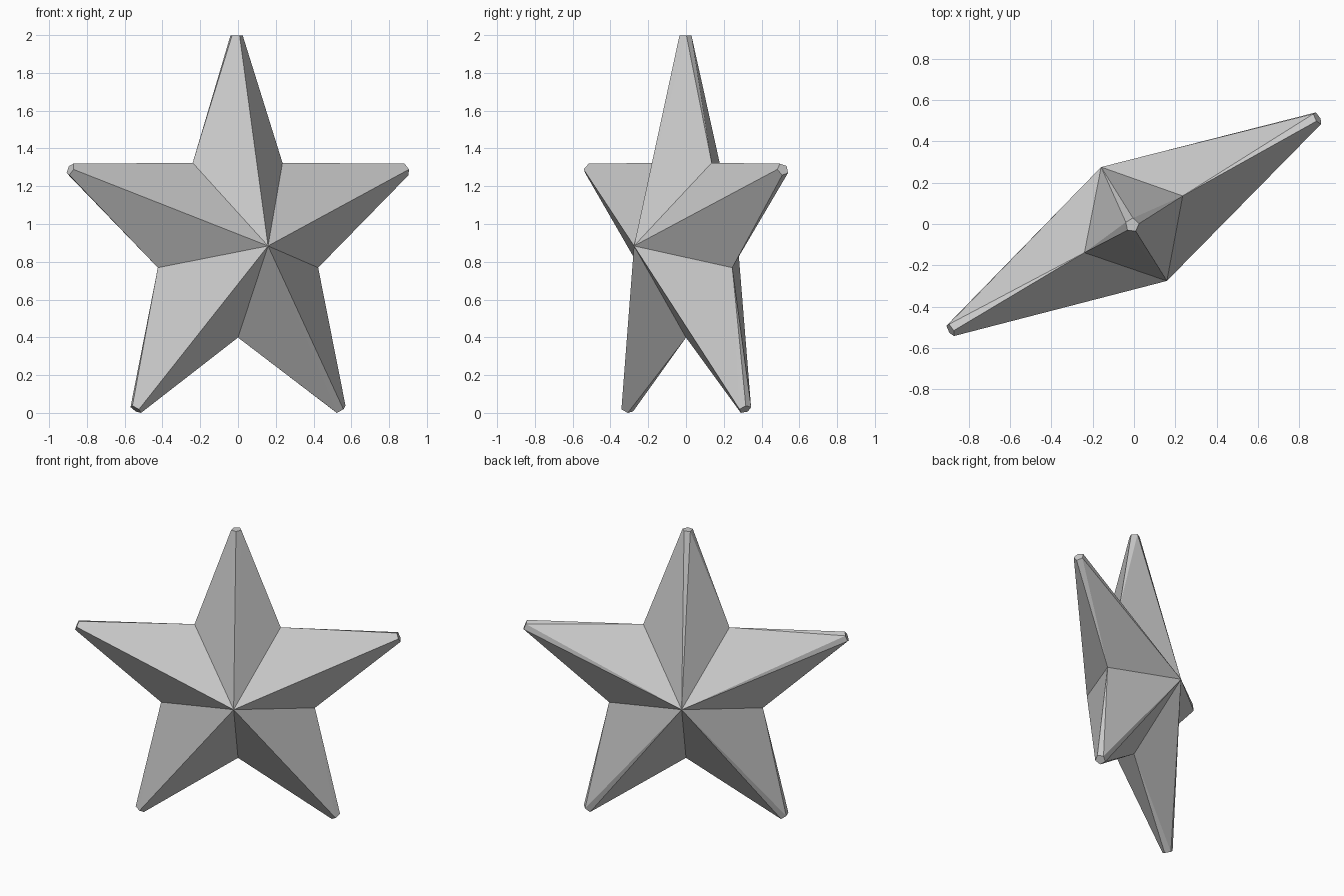
import bpy, bmesh
from math import sin, cos, pi, radians
from mathutils import Vector, Matrix

if "Cube" in bpy.data.objects:
    bpy.data.objects.remove(bpy.data.objects["Cube"])

CENTRE_Z, DEPTH, CAP_R = 0.885, 0.318, 0.034
# star outline in its own plane (x, z), clockwise from the top
tips = [(-0.01, 2.0), (1.025, 1.29), (0.625, 0.02), (-0.625, 0.02), (-1.025, 1.29)]
notches = [(0.272, 1.325), (0.49, 0.77), (0, 0.4), (-0.49, 0.77), (-0.277, 1.325)]

front = Vector((0, -DEPTH, CENTRE_Z))
back = Vector((0, DEPTH, CENTRE_Z))
hub = Vector((0, 0, CENTRE_Z))


def cap_ring(tip):
    """Small pentagon that blunts the end of an arm."""
    c = Vector((tip[0], 0, tip[1]))
    d = (c - hub)
    if abs(d.x) < 0.05:
        d.x = 0
    d.normalize()
    side = Vector((d.z, 0, -d.x))
    out = Vector((0, -1, 0))
    return [c + CAP_R * (out * cos(2 * pi * k / 5) + side * sin(2 * pi * k / 5))
            for k in range(5)]


# each arm is a convex wedge; its inner walls are left out
bm = bmesh.new()
for i, tip in enumerate(tips):
    n1, n2 = [Vector((p[0], 0, p[1])) for p in (notches[i - 1], notches[i])]
    arm = bmesh.new()
    core = [arm.verts.new(p) for p in (front, back, n1, n2)]
    for p in cap_ring(tip):
        arm.verts.new(p)
    bmesh.ops.convex_hull(arm, input=arm.verts[:])
    inner = [f for f in arm.faces if all(v in core for v in f.verts)]
    bmesh.ops.delete(arm, geom=inner, context='FACES_ONLY')
    arm.verts.index_update()
    new = [bm.verts.new(v.co) for v in arm.verts]
    for f in arm.faces:
        bm.faces.new([new[v.index] for v in f.verts])
    arm.free()

# join the arms, turn the star and stand it on the ground
bmesh.ops.remove_doubles(bm, verts=bm.verts[:], dist=0.0005)
bmesh.ops.dissolve_limit(bm, angle_limit=radians(0.5), verts=bm.verts[:], edges=bm.edges[:])
bmesh.ops.recalc_face_normals(bm, faces=bm.faces[:])
bmesh.ops.rotate(bm, verts=bm.verts[:], cent=(0, 0, 0), matrix=Matrix.Rotation(radians(30), 3, 'Z'))
low = min(v.co.z for v in bm.verts)
bmesh.ops.translate(bm, verts=bm.verts[:], vec=(0, 0, -low))

mesh = bpy.data.meshes.new("star")
bm.to_mesh(mesh)
bm.free()
star = bpy.data.objects.new("star", mesh)
bpy.context.collection.objects.link(star)
